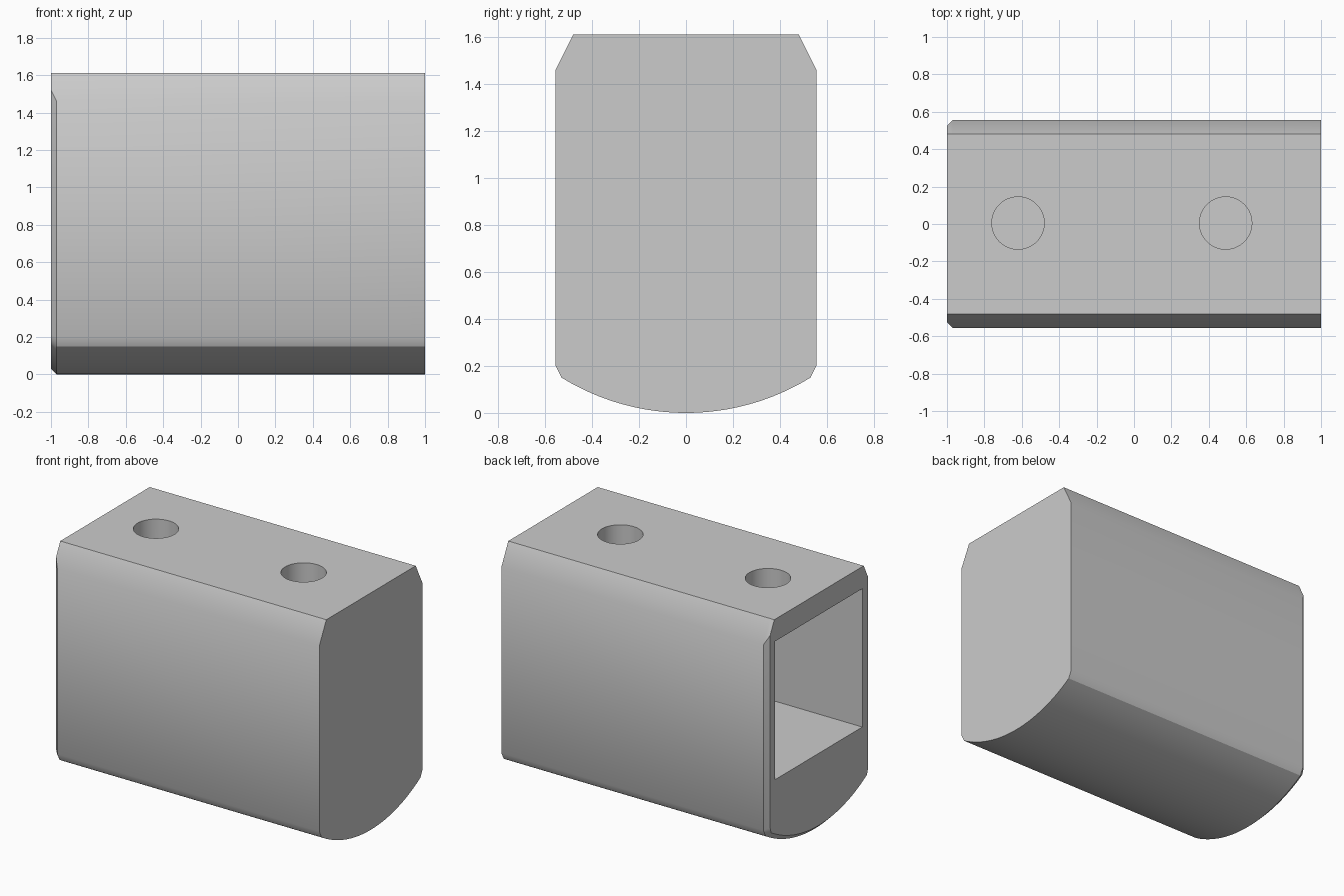
import bpy, bmesh, math
from mathutils import Matrix

default = bpy.data.objects.get("Cube")
if default:
    bpy.data.objects.remove(default, do_unlink=True)

WIDTH, HEIGHT = 0.555, 1.61          # half width and full height
RADIUS, HALF_CHORD = 1.01, 0.53      # rounded underside
BEVEL = 0.03                         # open end bevel

grey = bpy.data.materials.new("plain_grey")
grey.use_nodes = True
colour = (0.6, 0.6, 0.6, 1)
grey.diffuse_color = colour
grey.node_tree.nodes["Principled BSDF"].inputs["Base Color"].default_value = colour


def make_object(name, bm):
    bmesh.ops.recalc_face_normals(bm, faces=bm.faces)
    mesh = bpy.data.meshes.new(name)
    bm.to_mesh(mesh)
    bm.free()
    mesh.materials.append(grey)
    obj = bpy.data.objects.new(name, mesh)
    bpy.context.collection.objects.link(obj)
    return obj


def outline(inset):
    """Cross-section in (y, z), drawn in by the inset except along the top."""
    side = WIDTH - inset
    right = [(0.48, HEIGHT), (side, 1.46 + 2 * inset), (side, 0.2 + inset * 0.4)]
    span = math.asin(HALF_CHORD / RADIUS)
    steps = 32
    arc = []
    for i in range(steps + 1):
        a = span * (1 - 2 * i / steps)
        r = RADIUS - inset
        arc.append((r * math.sin(a), RADIUS - r * math.cos(a)))
    return right + arc + [(-y, z) for y, z in reversed(right)]


# Body: solid end, straight run, bevelled open end
bm = bmesh.new()
rings = [[bm.verts.new((x, y, z)) for y, z in outline(inset)]
         for x, inset in ((1, 0), (BEVEL - 1, 0), (-1, BEVEL))]
for a, b in zip(rings, rings[1:]):
    for i in range(len(a)):
        j = (i + 1) % len(a)
        bm.faces.new((a[i], a[j], b[j], b[i]))
bm.faces.new(rings[0])
bm.faces.new(rings[-1])
body = make_object("hollow_body", bm)

# Square pocket entering from the open end
cutters = []
bm = bmesh.new()
bmesh.ops.create_cube(bm, size=1, matrix=Matrix.Translation((-0.1, 0.005, 0.99))
                      @ Matrix.Diagonal((2, 0.94, 0.94, 1)))
cutters.append(make_object("pocket_cutter", bm))

# Two round holes through the top wall
for name, x in (("outer_hole_cutter", -0.62), ("inner_hole_cutter", 0.49)):
    bm = bmesh.new()
    bmesh.ops.create_cone(bm, cap_ends=True, segments=64, radius1=0.14, radius2=0.14,
                          depth=0.5, matrix=Matrix.Translation((x, 0.005, 1.5)))
    cutters.append(make_object(name, bm))

# Apply the cuts, then remove the cutters
bpy.ops.object.select_all(action="DESELECT")
body.select_set(True)
bpy.context.view_layer.objects.active = body
for cutter in cutters:
    cutter.hide_render = True
    cut = body.modifiers.new(cutter.name, "BOOLEAN")
    cut.operation = "DIFFERENCE"
    cut.solver = "EXACT"
    cut.object = cutter
    bpy.ops.object.modifier_apply(modifier=cut.name)
for cutter in cutters:
    bpy.data.objects.remove(cutter, do_unlink=True)

bpy.ops.object.shade_smooth_by_angle(angle=math.radians(30))
